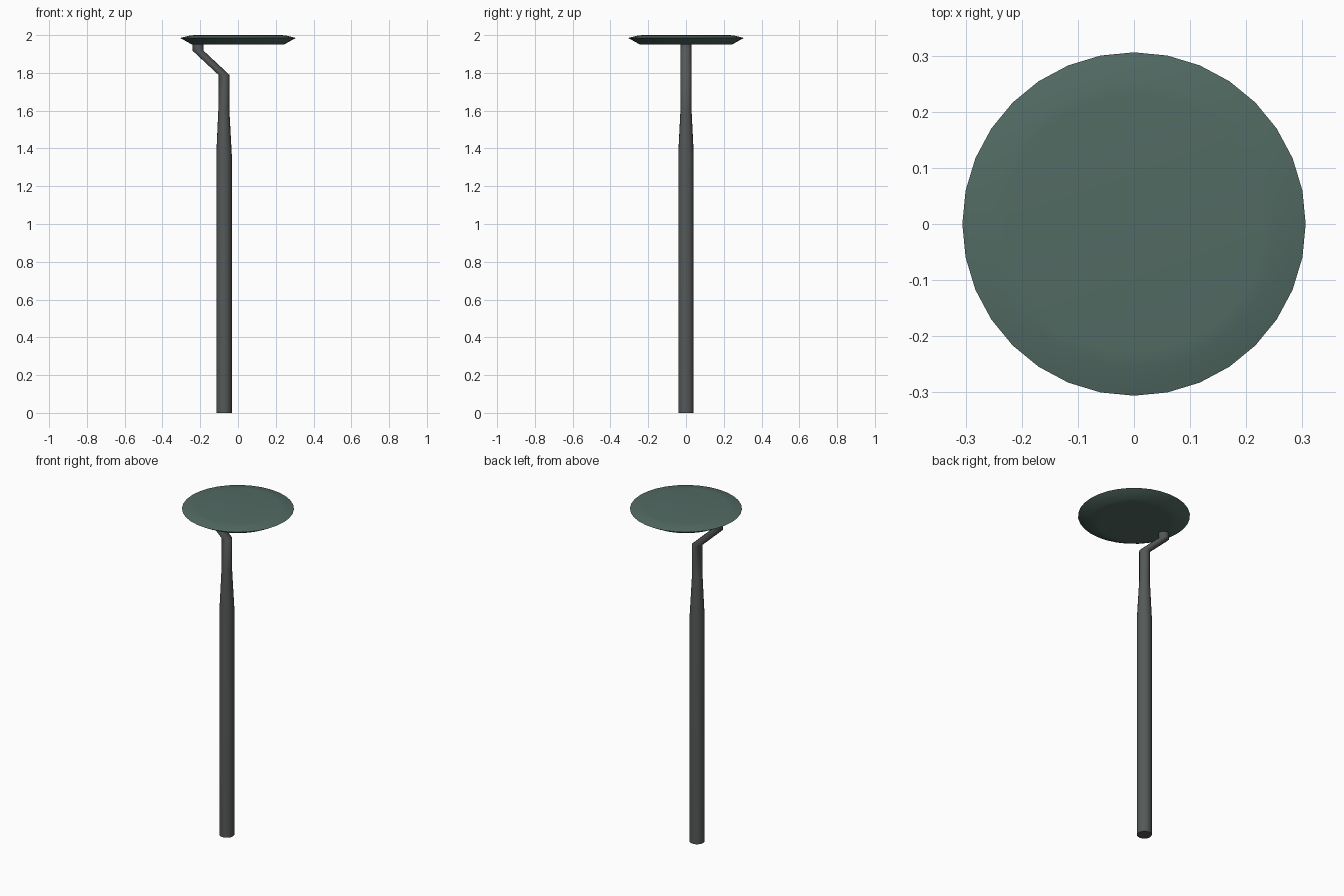
import bpy, bmesh
from math import cos, sin, tau

if "Cube" in bpy.data.objects:
    bpy.data.objects.remove(bpy.data.objects["Cube"])


def loft(name, rings, sides, color):
    """Stack horizontal rings (centre x, z, radius) and cap both ends."""
    bm = bmesh.new()
    loops = [[bm.verts.new((x + r * cos(tau * i / sides), r * sin(tau * i / sides), z))
              for i in range(sides)] for x, z, r in rings]
    for a, b in zip(loops, loops[1:]):
        for i in range(sides):
            j = (i + 1) % sides
            bm.faces.new((a[i], a[j], b[j], b[i]))
    bm.faces.new(loops[0][::-1])
    bm.faces.new(loops[-1])
    mesh = bpy.data.meshes.new(name)
    bm.to_mesh(mesh)
    bm.free()
    obj = bpy.data.objects.new(name, mesh)
    bpy.context.collection.objects.link(obj)
    mat = bpy.data.materials.new(name + "_paint")
    mat.diffuse_color = (*color, 1)
    mat.use_nodes = True
    mat.node_tree.nodes["Principled BSDF"].inputs["Base Color"].default_value = mat.diffuse_color
    mesh.materials.append(mat)
    bpy.ops.object.select_all(action='DESELECT')
    obj.select_set(True)
    bpy.context.view_layer.objects.active = obj
    bpy.ops.object.shade_smooth_by_angle(angle=0.9)
    return obj


# Tapered pole with the offset neck, one continuous tube
loft("pole", [(-0.074, 0, 0.041), (-0.074, 1.37, 0.041), (-0.075, 1.61, 0.029),
              (-0.075, 1.79, 0.029), (-0.212, 1.918, 0.029), (-0.212, 1.96, 0.029)],
     16, (0.09, 0.10, 0.095))

# Flat round head with bevelled rim
loft("round_head", [(0, 1.95, 0.20), (0, 1.951, 0.245), (0, 1.985, 0.306),
                    (0, 1.998, 0.255), (0, 2.0, 0.23)], 32, (0.085, 0.145, 0.125))
